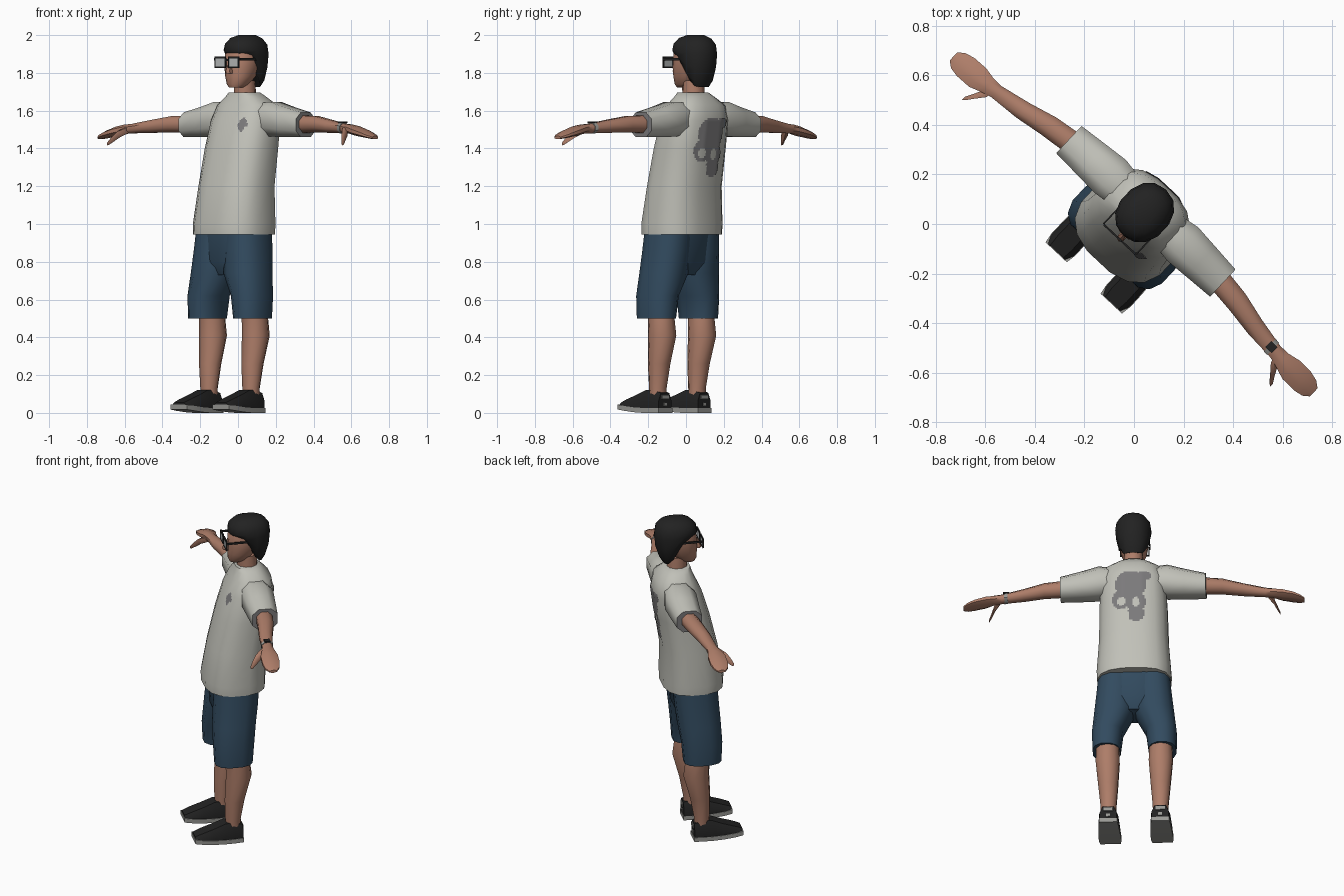
import bpy, bmesh, math
from mathutils import Matrix, Vector
from mathutils.bvhtree import BVHTree

TURN = Matrix.Rotation(math.radians(-43), 4, 'Z')   # whole figure is turned


def mat(name, r, g, b):
    m = bpy.data.materials.new(name)
    m.diffuse_color = (r, g, b, 1)
    return m


SHIRT = mat("shirt_grey", 0.53, 0.53, 0.48)
SKIN = mat("skin", 0.42, 0.205, 0.14)
DENIM = mat("denim_blue", 0.032, 0.07, 0.115)
BLACK = mat("black", 0.016, 0.016, 0.016)
PRINT = mat("print_grey", 0.2, 0.195, 0.2)
SOLE = mat("sole_grey", 0.32, 0.32, 0.3)
LENS = mat("lens", 0.5, 0.52, 0.52)


def finish(bm, name, *mats, angle=50):
    bmesh.ops.recalc_face_normals(bm, faces=bm.faces)
    bm.transform(TURN)
    me = bpy.data.meshes.new(name)
    bm.to_mesh(me)
    bm.free()
    ob = bpy.data.objects.new(name, me)
    bpy.context.collection.objects.link(ob)
    for m in mats:
        me.materials.append(m)
    bpy.ops.object.select_all(action='DESELECT')
    ob.select_set(True)
    bpy.context.view_layer.objects.active = ob
    bpy.ops.object.shade_smooth_by_angle(angle=math.radians(angle))
    return ob


def oval(n, a, b, e=2.0):
    """Closed superellipse outline."""
    pts = []
    for i in range(n):
        t = 2 * math.pi * (i + 0.5) / n
        c, s = math.cos(t), math.sin(t)
        pts.append((math.copysign(abs(c) ** (2 / e), c) * a,
                    math.copysign(abs(s) ** (2 / e), s) * b))
    return pts


def loft(rings):
    bm = bmesh.new()
    rows = [[bm.verts.new(p) for p in r] for r in rings]
    n = len(rows[0])
    for r0, r1 in zip(rows, rows[1:]):
        for i in range(n):
            bm.faces.new((r0[i], r0[(i + 1) % n], r1[(i + 1) % n], r1[i]))
    bm.faces.new(rows[0])
    bm.faces.new(rows[-1])
    return bm


def upright(secs, n=12, e=2.0):
    """Loft in z; section = (z, cx, cy, half x, half y)."""
    return loft([[(cx + p, cy + q, z) for p, q in oval(n, a, b, e)]
                 for z, cx, cy, a, b in secs])


def sideways(secs, s, n=8, e=2.0):
    """Loft in x; section = (x, cy, cz, half y, half z)."""
    return loft([[(s * x, cy + p, cz + q) for p, q in oval(n, a, b, e)]
                 for x, cy, cz, a, b in secs])


def box(name, m, c, size):
    bm = bmesh.new()
    bmesh.ops.create_cube(bm, size=1, matrix=Matrix.Translation(c) @ Matrix.Diagonal((*size, 1)))
    return finish(bm, name, m)


# Shirt body
shirt = upright([(0.945, 0, -0.03, 0.218, 0.18), (1.0, 0, -0.03, 0.22, 0.182),
                 (1.2, 0, -0.012, 0.205, 0.164), (1.4, 0, 0.027, 0.2, 0.155),
                 (1.55, 0, 0.06, 0.192, 0.142), (1.63, 0, 0.072, 0.17, 0.115),
                 (1.675, 0, 0.06, 0.11, 0.085), (1.695, 0, 0.05, 0.085, 0.07)], 16, 2.6)
bmesh.ops.recalc_face_normals(shirt, faces=shirt.faces)
surface = BVHTree.FromBMesh(shirt)
finish(shirt, "shirt_body", SHIRT)


def printed(name, side, shapes, holes, x0, x1, z0, z1, step):
    """Print laid on the shirt: cells inside the ovals, outside the holes."""
    def hit(x, z, group):
        return any(((x - cx) / a) ** 2 + ((z - cz) / b) ** 2 < 1 for cx, cz, a, b in group)
    bm = bmesh.new()
    nx, nz = round((x1 - x0) / step), round((z1 - z0) / step)
    for i in range(nx):
        for j in range(nz):
            x, z = x0 + i * step, z0 + j * step
            if not hit(x + step / 2, z + step / 2, shapes) or hit(x + step / 2, z + step / 2, holes):
                continue
            quad = []
            for dx, dz in ((0, 0), (step, 0), (step, step), (0, step)):
                loc = surface.ray_cast(Vector((x + dx, side, z + dz)), Vector((0, -side, 0)))[0]
                quad.append(bm.verts.new(loc + Vector((0, side * 0.004, 0))))
            bm.faces.new(quad if side < 0 else quad[::-1])
    bmesh.ops.remove_doubles(bm, verts=bm.verts, dist=0.0005)
    finish(bm, name, PRINT)


# Back and chest prints
printed("back_print", 1,
        [(0.01, 1.48, 0.09, 0.085), (-0.07, 1.535, 0.045, 0.03),
         (0.065, 1.39, 0.055, 0.06), (-0.02, 1.37, 0.06, 0.06), (-0.02, 1.30, 0.05, 0.05)],
        [(0.065, 1.375, 0.03, 0.025), (-0.02, 1.37, 0.025, 0.03), (0.035, 1.29, 0.02, 0.02)],
        -0.13, 0.13, 1.24, 1.58, 0.01)
printed("chest_print", -1, [(0.105, 1.525, 0.026, 0.037)], [(0.125, 1.5, 0.01, 0.012)],
        0.07, 0.14, 1.48, 1.57, 0.007)

# Head, neck and nose
finish(upright([(1.6, 0, 0.06, 0.062, 0.062), (1.76, 0, 0.05, 0.055, 0.06)], 10), "neck", SKIN)
finish(upright([(1.722, 0, -0.012, 0.035, 0.04), (1.74, 0, 0.0, 0.055, 0.06),
                (1.78, 0, 0.018, 0.075, 0.08), (1.83, 0, 0.032, 0.086, 0.096),
                (1.9, 0, 0.045, 0.09, 0.103), (1.95, 0, 0.06, 0.075, 0.085)], 12, 2.2), "head", SKIN)
finish(upright([(1.797, 0, -0.068, 0.018, 0.022), (1.812, 0, -0.07, 0.018, 0.025),
                (1.86, 0, -0.055, 0.008, 0.012)], 6), "nose", SKIN)


# Hair: rings that drop from the fringe to the nape
def hair_ring(zf, zb, yc, a, b):
    ring = []
    for p, q in oval(14, a, b, 2.2):
        t = min(1, max(0, (yc + q + 0.01) / 0.14))
        ring.append((p, yc + q, zf + (zb - zf) * t * t * (3 - 2 * t)))
    return ring


finish(loft([hair_ring(*r) for r in (
    (1.905, 1.725, 0.07, 0.07, 0.07), (1.9, 1.76, 0.065, 0.09, 0.095),
    (1.905, 1.83, 0.063, 0.102, 0.12), (1.92, 1.9, 0.063, 0.107, 0.127),
    (1.955, 1.95, 0.063, 0.1, 0.12), (1.985, 1.982, 0.066, 0.075, 0.092),
    (2.0, 2.0, 0.07, 0.04, 0.05))]), "hair", BLACK)

# Glasses
box("glasses_bridge", BLACK, (0, -0.085, 1.868), (0.03, 0.008, 0.01))
for s, side in ((-1, "right"), (1, "left")):
    for dx, dz, w, h in ((0, 0.027, 0.076, 0.01), (0, -0.025, 0.076, 0.006),
                         (0.036, 0, 0.006, 0.05), (-0.036, 0, 0.006, 0.05)):
        box(side + "_glasses_rim", BLACK, (s * (0.048 + dx), -0.085, 1.855 + dz), (w, 0.008, h))
    box(side + "_lens", LENS, (s * 0.048, -0.085, 1.855), (0.068, 0.004, 0.05))
    box(side + "_glasses_arm", BLACK, (s * 0.09, -0.02, 1.872), (0.006, 0.13, 0.012))

    # Sleeve with a grey open end
    bm = sideways([(0.12, 0.075, 1.56, 0.085, 0.085), (0.2, 0.075, 1.555, 0.098, 0.098),
                   (0.3, 0.073, 1.54, 0.09, 0.085), (0.425, 0.07, 1.525, 0.08, 0.07)], s, 8, 2.5)
    for f in bm.faces:
        if all(abs(v.co.x) > 0.42 for v in f.verts):
            f.material_index = 1
    finish(bm, side + "_sleeve", SHIRT, PRINT)

    # Arm, hand and thumb
    finish(sideways([(0.4, 0.07, 1.528, 0.052, 0.05), (0.52, 0.055, 1.528, 0.05, 0.046),
                     (0.64, 0.03, 1.517, 0.043, 0.037), (0.77, 0.012, 1.505, 0.033, 0.027),
                     (0.815, 0.006, 1.502, 0.04, 0.026), (0.865, 0.002, 1.492, 0.055, 0.026),
                     (0.93, 0.0, 1.477, 0.055, 0.02), (0.97, -0.002, 1.465, 0.045, 0.014),
                     (0.995, -0.002, 1.457, 0.024, 0.009)], s), side + "_arm", SKIN)
    finish(sideways([(0.785, -0.012, 1.498, 0.022, 0.018), (0.815, -0.045, 1.478, 0.026, 0.02),
                     (0.833, -0.075, 1.45, 0.018, 0.016), (0.85, -0.098, 1.425, 0.01, 0.009)],
                    s, 6), side + "_thumb", SKIN)

    # Shorts leg
    finish(upright([(0.5, s * 0.163, -0.062, 0.083, 0.112), (0.62, s * 0.157, -0.06, 0.092, 0.12),
                    (0.74, s * 0.118, -0.05, 0.118, 0.127), (0.86, s * 0.11, -0.038, 0.112, 0.13),
                    (0.98, s * 0.1, -0.03, 0.11, 0.13)], 12, 2.4), side + "_shorts_leg", DENIM)

    # Lower leg
    finish(upright([(0.07, s * 0.152, -0.06, 0.046, 0.046), (0.13, s * 0.152, -0.062, 0.048, 0.046),
                    (0.26, s * 0.153, -0.052, 0.06, 0.06), (0.41, s * 0.155, -0.028, 0.073, 0.077),
                    (0.5, s * 0.155, -0.035, 0.07, 0.072), (0.58, s * 0.155, -0.045, 0.07, 0.072)], 10),
           side + "_lower_leg", SKIN)

    # Shoe: y, half width, height, sole lift
    plan = ((-0.01, 0.05, 0.105, 0), (-0.06, 0.056, 0.122, 0), (-0.115, 0.058, 0.12, 0),
            (-0.18, 0.062, 0.095, 0.004), (-0.25, 0.063, 0.072, 0.012), (-0.295, 0.056, 0.055, 0.018))
    cx = s * 0.152
    finish(loft([[(cx - w, y, 0.02 + u), (cx + w, y, 0.02 + u), (cx + w, y, h * 0.6),
                  (cx + w * 0.65, y, h), (cx - w * 0.65, y, h), (cx - w, y, h * 0.6)]
                 for y, w, h, u in plan]), side + "_shoe", BLACK, angle=35)
    finish(loft([[(cx - w, y, u), (cx + w, y, u), (cx + w, y, u + 0.026), (cx - w, y, u + 0.026)]
                 for y, w, h, u in [(y * 1.02 + 0.003, w + 0.003, h, u) for y, w, h, u in plan]]),
           side + "_sole", SOLE, angle=35)
    box(side + "_heel_tab", SOLE, (cx, -0.008, 0.085), (0.055, 0.008, 0.022))
    box(side + "_heel_spot", SOLE, (cx, -0.008, 0.045), (0.022, 0.008, 0.018))

# Shorts seat
finish(upright([(0.73, 0, -0.045, 0.07, 0.085), (0.8, 0, -0.04, 0.18, 0.12),
                (0.99, 0, -0.03, 0.2, 0.135)], 12, 2.6), "shorts_seat", DENIM)

# Wrist band and its dark face
finish(sideways([(0.735, 0.016, 1.509, 0.038, 0.032), (0.755, 0.014, 1.507, 0.037, 0.031)], 1),
       "wrist_band", SOLE)
box("wrist_band_face", BLACK, (0.745, 0.015, 1.539), (0.036, 0.034, 0.008))
